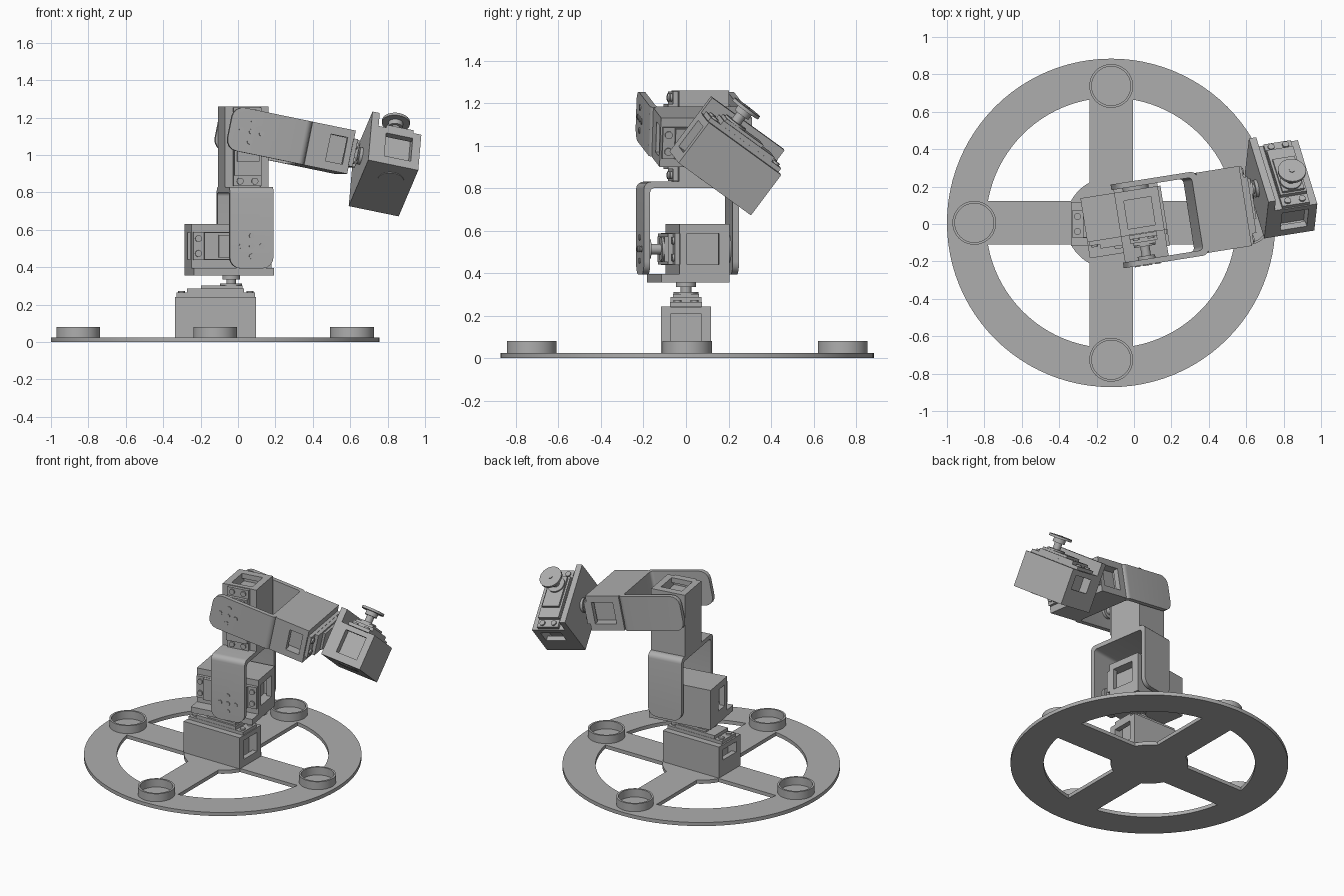
import bpy, bmesh
from math import radians, pi, cos, sin
from mathutils import Matrix, Vector

if "Cube" in bpy.data.objects:
    bpy.data.objects.remove(bpy.data.objects["Cube"])

grey = bpy.data.materials.new("plain_grey")
grey.use_nodes = True
grey.diffuse_color = (0.42, 0.42, 0.42, 1)
grey.node_tree.nodes["Principled BSDF"].inputs["Base Color"].default_value = (0.42, 0.42, 0.42, 1)
parts = []


def T(x, y, z):
    return Matrix.Translation((x, y, z))


def R(angle, axis):
    return Matrix.Rotation(radians(angle), 4, axis)


def finish(name, bm, frame):
    bmesh.ops.recalc_face_normals(bm, faces=bm.faces)
    mesh = bpy.data.meshes.new(name)
    bm.to_mesh(mesh)
    bm.free()
    mesh.materials.append(grey)
    ob = bpy.data.objects.new(name, mesh)
    ob.matrix_world = frame
    bpy.context.collection.objects.link(ob)
    parts.append(ob)
    return ob


def add_box(bm, x0, x1, y0, y1, z0, z1):
    m = T((x0 + x1) / 2, (y0 + y1) / 2, (z0 + z1) / 2) @ Matrix.Diagonal((x1 - x0, y1 - y0, z1 - z0, 1))
    bmesh.ops.create_cube(bm, size=1, matrix=m)


def add_cyl(bm, x, y, z0, z1, r, segs=32):
    bmesh.ops.create_cone(bm, cap_ends=True, segments=segs, radius1=r, radius2=r,
                          depth=z1 - z0, matrix=T(x, y, (z0 + z1) / 2))


def ring(name, frame, r0, r1, z0, z1, segs):
    bm = bmesh.new()
    vs = [bm.verts.new((r, 0, z)) for r, z in ((r0, z0), (r1, z0), (r1, z1), (r0, z1))]
    edges = [bm.edges.new((vs[i], vs[(i + 1) % 4])) for i in range(4)]
    bmesh.ops.spin(bm, geom=vs + edges, cent=(0, 0, 0), axis=(0, 0, 1), angle=2 * pi, steps=segs)
    bmesh.ops.remove_doubles(bm, verts=bm.verts, dist=0.0001)
    return finish(name, bm, frame)


# Motor in an open-fronted holder: long side on x, output shaft at the origin on +z
BACK, FRONT, HALF = -0.3, 0.133, 0.118


def motor_unit(name, frame, depth, reach, disc=False):
    bm = bmesh.new()
    add_box(bm, BACK, FRONT, -HALF, HALF, 0, 0.025)
    for s in (-1, 1):
        ys = sorted((s * 0.073, s * HALF))
        add_box(bm, BACK, FRONT, ys[0], ys[1], 0.02, depth)
    for x0, x1, low in ((BACK, BACK + 0.035, 0.11), (FRONT - 0.035, FRONT, 0.05)):
        add_box(bm, x0, x1, -0.075, 0.075, 0.02, low)
        add_box(bm, x0, x1, -0.075, 0.075, depth - 0.035, depth - 0.002)
    finish(name + "_holder", bm, frame)

    bm = bmesh.new()
    add_box(bm, -0.235, 0.07, -0.073, 0.073, 0.025, depth + 0.045)
    add_box(bm, -0.16, 0.06, -0.06, 0.06, depth + 0.04, depth + 0.06)
    add_box(bm, BACK + 0.008, FRONT - 0.004, -0.075, 0.075, depth, depth + 0.022)
    for x in (BACK + 0.035, FRONT - 0.032):
        for y in (-0.04, 0.04):
            add_cyl(bm, x, y, depth + 0.02, depth + 0.032, 0.018, 16)
    add_cyl(bm, 0, 0, depth + 0.03, depth + 0.07, 0.058)
    finish(name + "_motor", bm, frame)

    bm = bmesh.new()
    add_cyl(bm, 0, 0, depth + 0.06, reach, 0.025)
    if disc:
        add_cyl(bm, 0, 0, reach - 0.016, reach, 0.075)
        add_cyl(bm, 0, 0, reach - 0.045, reach - 0.01, 0.04)
        add_cyl(bm, 0, 0, reach - 0.01, reach + 0.004, 0.015)
    else:
        add_cyl(bm, 0, 0, reach - 0.022, reach, 0.047)
    finish(name + "_shaft", bm, frame)


def rear_boss(name, frame, height):
    bm = bmesh.new()
    add_cyl(bm, 0, 0, -height, 0.01, 0.07)
    finish(name, bm, frame)


# Mounting plate carrying a sideways motor unit
def motor_bracket(name, frame, reach, boss, disc=False):
    bm = bmesh.new()
    add_box(bm, -0.225, 0.208, -0.15, 0.175, 0, 0.04)
    finish(name + "_plate", bm, frame)
    unit = frame @ T(0.075, 0.175, 0.158) @ R(90, 'X')
    motor_unit(name, unit, 0.238, reach, disc)
    rear_boss(name + "_rear_boss", unit, boss)


# U-shaped fork: pivot axis on y through the origin, bridge at +z
def fork(name, frame, top=0.317):
    y0, y1, t, low = -0.231, 0.222, 0.03, -0.12
    bm = bmesh.new()
    outline = [(y0, low), (y0 + t, low), (y0 + t, top - t), (y1 - t, top - t),
               (y1 - t, low), (y1, low), (y1, top), (y0, top)]
    face = bm.faces.new([bm.verts.new((-HALF, y, z)) for y, z in outline])
    ext = bmesh.ops.extrude_face_region(bm, geom=[face])
    bmesh.ops.translate(bm, vec=(2 * HALF, 0, 0),
                        verts=[v for v in ext["geom"] if isinstance(v, bmesh.types.BMVert)])

    def along(e, axis):
        d = (e.verts[0].co - e.verts[1].co).normalized()
        return abs(d[axis]) > 0.99

    def mid(e):
        return (e.verts[0].co + e.verts[1].co) / 2

    outer = [e for e in bm.edges if along(e, 0) and mid(e).z > top - 0.001]
    bmesh.ops.bevel(bm, geom=outer, offset=0.035, segments=5, profile=0.5, affect='EDGES')
    inner = [e for e in bm.edges if along(e, 0) and abs(mid(e).z - top + t) < 0.001]
    bmesh.ops.bevel(bm, geom=inner, offset=0.02, segments=4, profile=0.5, affect='EDGES')
    tips = [e for e in bm.edges if along(e, 1) and mid(e).z < low + 0.001]
    bmesh.ops.bevel(bm, geom=tips, offset=0.06, segments=4, profile=0.5, affect='EDGES')
    finish(name, bm, frame)

    # bolt heads on the driven cheek
    bm = bmesh.new()
    for x, z in [(0, 0)] + [(0.055 * cos(a * pi / 2), 0.055 * sin(a * pi / 2)) for a in range(4)]:
        add_cyl(bm, x, z, 0, 0.005, 0.014, 16)
    finish(name + "_bolts", bm, frame @ T(0, y0, 0) @ R(90, 'X'))


# Base wheel with hub, spokes and cup rings
base = T(-0.122, 0.006, 0)
ring("base_rim", base, 0.669, 0.878, 0, 0.025, 96)
bm = bmesh.new()
add_cyl(bm, 0, 0, 0, 0.025, 0.245, 64)
finish("base_hub", bm, base)
bm = bmesh.new()
add_box(bm, -0.7, 0.7, -0.116, 0.116, 0, 0.025)
add_box(bm, -0.116, 0.116, -0.7, 0.7, 0, 0.025)
finish("base_spokes", bm, base)
for i in range(4):
    ring("base_cup", base @ R(90 * i, 'Z') @ T(0.732, 0, 0), 0.104, 0.117, 0.02, 0.08, 48)

# Turning motor on the base
motor_unit("base", T(-0.037, 0, 0.025), 0.217, 0.332)

# Shoulder, turned about the vertical
turn = T(-0.037, 0, 0) @ R(9, 'Z')
motor_bracket("shoulder", turn @ T(0, 0, 0.355), 0.38, 0.02)
fork("lower_fork", turn @ T(0.075, 0, 0.513))

# Elbow motor standing on the lower fork
elbow = turn @ T(0.075, 0.175, 1.125) @ R(-90, 'Y') @ R(90, 'X')
motor_unit("elbow", elbow, 0.238, 0.38)
rear_boss("elbow_rear_boss", elbow, 0.02)

# Forearm fork with the wrist motor at its end
arm = turn @ T(0.075, 0, 1.125) @ R(101.5, 'Y')
fork("upper_fork", arm)
motor_unit("wrist", arm @ T(0, 0.08, 0.315) @ R(90, 'Z'), 0.238, 0.345)

# Rolled hand with tool disc
motor_bracket("hand", arm @ T(0, 0.08, 0.655) @ R(-125.5, 'Z'), 0.395, 0.004, True)

for ob in bpy.context.selected_objects:
    ob.select_set(False)
for ob in parts:
    ob.select_set(True)
bpy.context.view_layer.objects.active = parts[0]
bpy.ops.object.shade_smooth_by_angle(angle=radians(30))
